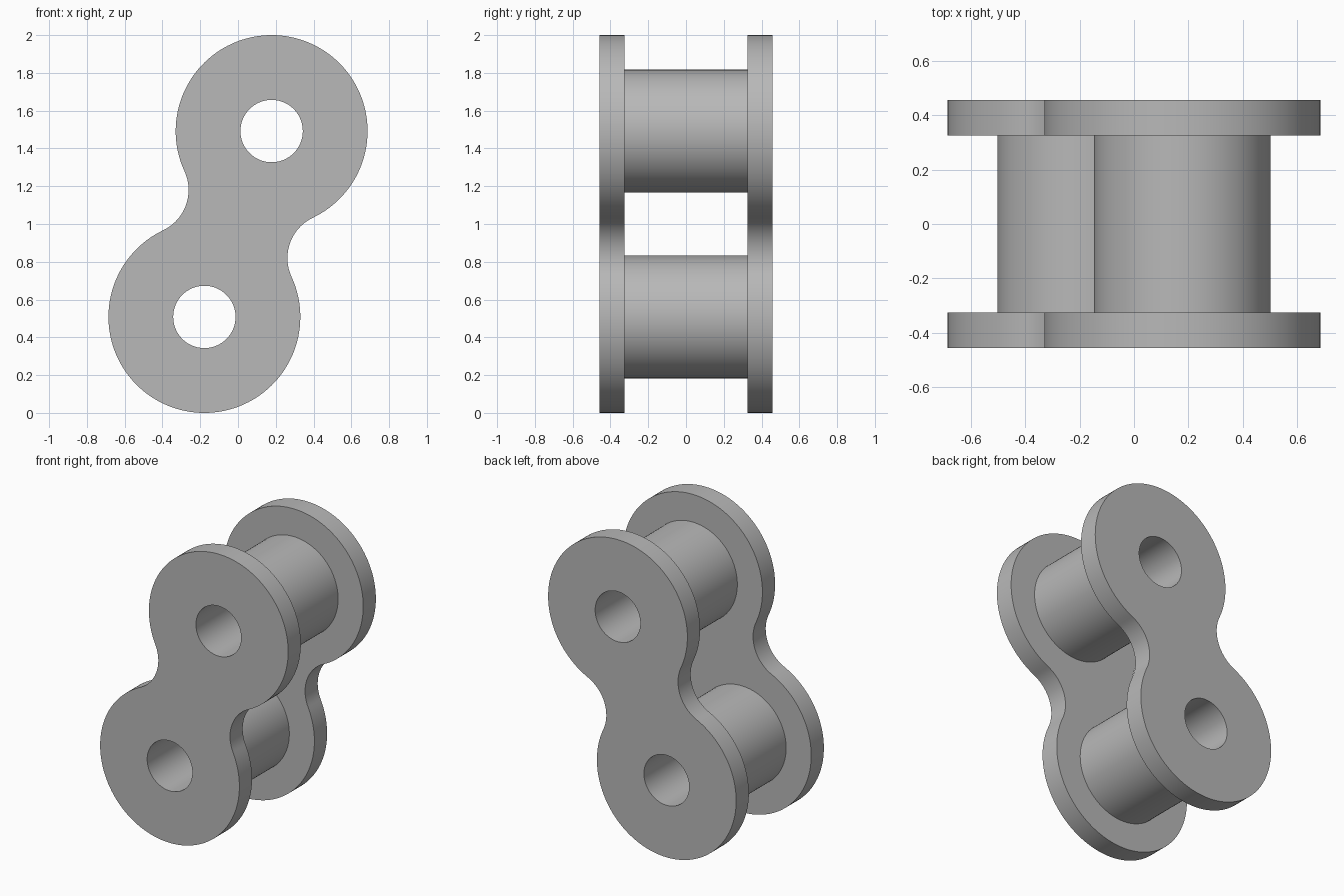
import bpy, bmesh
from math import atan2, cos, sin, hypot, pi, radians
from mathutils import Vector

cube = bpy.data.objects.get("Cube")
if cube:
    bpy.data.objects.remove(cube, do_unlink=True)

# Main dimensions
PIN = Vector((0.178, 0.492))      # upper pin offset from the link centre (x, z)
PLATE_R, ROLLER_R, HOLE_R = 0.508, 0.325, 0.165
INNER_Y, OUTER_Y = 0.325, 0.457
WAIST_OFFSET = 0.53               # distance of waist fillet centres from the axis
MID_Z = 1.0

steel = bpy.data.materials.new("grey_steel")
steel.use_nodes = True
GREY = (0.48, 0.48, 0.48, 1)
steel.diffuse_color = GREY
steel.node_tree.nodes["Principled BSDF"].inputs["Base Color"].default_value = GREY


def arc(centre, radius, start, end, steps):
    """Points along an arc, end point left out."""
    return [Vector((centre[0] + radius * cos(start + (end - start) * i / steps),
                    centre[1] + radius * sin(start + (end - start) * i / steps)))
            for i in range(steps)]


def circle(centre, radius, steps=96):
    return arc(centre, radius, 0, 2 * pi, steps)


def link_outline():
    """Two round ends joined by concave fillets, tilted onto the pin axis."""
    half = PIN.length
    fillet = hypot(WAIST_OFFSET, half) - PLATE_R
    a = atan2(half, WAIST_OFFSET)
    pts = arc((0, half), PLATE_R, -a, pi + a, 96)
    pts += arc((-WAIST_OFFSET, 0), fillet, a, -a, 24)
    pts += arc((0, -half), PLATE_R, pi - a, 2 * pi + a, 96)
    pts += arc((WAIST_OFFSET, 0), fillet, pi + a, pi - a, 24)
    axis = PIN.normalized()
    return [Vector((p.x * axis.y + p.y * axis.x, p.y * axis.y - p.x * axis.x)) for p in pts]


def slab(name, loops, y0, y1):
    """Fill an outline with holes and extrude it from y0 to y1."""
    bm = bmesh.new()
    edges = []
    for loop in loops:
        verts = [bm.verts.new((p.x, y0, p.y + MID_Z)) for p in loop]
        edges += [bm.edges.new((v, verts[i - 1])) for i, v in enumerate(verts)]
    bmesh.ops.triangle_fill(bm, edges=edges, use_beauty=True, normal=(0, -1, 0))
    new = bmesh.ops.extrude_face_region(bm, geom=bm.faces[:], use_keep_orig=True)["geom"]
    bmesh.ops.translate(bm, vec=(0, y1 - y0, 0),
                        verts=[g for g in new if isinstance(g, bmesh.types.BMVert)])
    bmesh.ops.recalc_face_normals(bm, faces=bm.faces[:])
    mesh = bpy.data.meshes.new(name)
    bm.to_mesh(mesh)
    bm.free()
    mesh.materials.append(steel)
    obj = bpy.data.objects.new(name, mesh)
    bpy.context.collection.objects.link(obj)
    bpy.ops.object.select_all(action='DESELECT')
    obj.select_set(True)
    bpy.context.view_layer.objects.active = obj
    bpy.ops.object.shade_smooth_by_angle(angle=radians(30))
    return obj


# Side plates with two pin holes
plate_loops = [link_outline(), circle(PIN, HOLE_R), circle(-PIN, HOLE_R)]
slab("front_plate", plate_loops, -OUTER_Y, -INNER_Y)
slab("back_plate", plate_loops, INNER_Y, OUTER_Y)

# Hollow rollers between the plates
for name, centre in (("upper_roller", PIN), ("lower_roller", -PIN)):
    slab(name, [circle(centre, ROLLER_R), circle(centre, HOLE_R)], -INNER_Y, INNER_Y)
